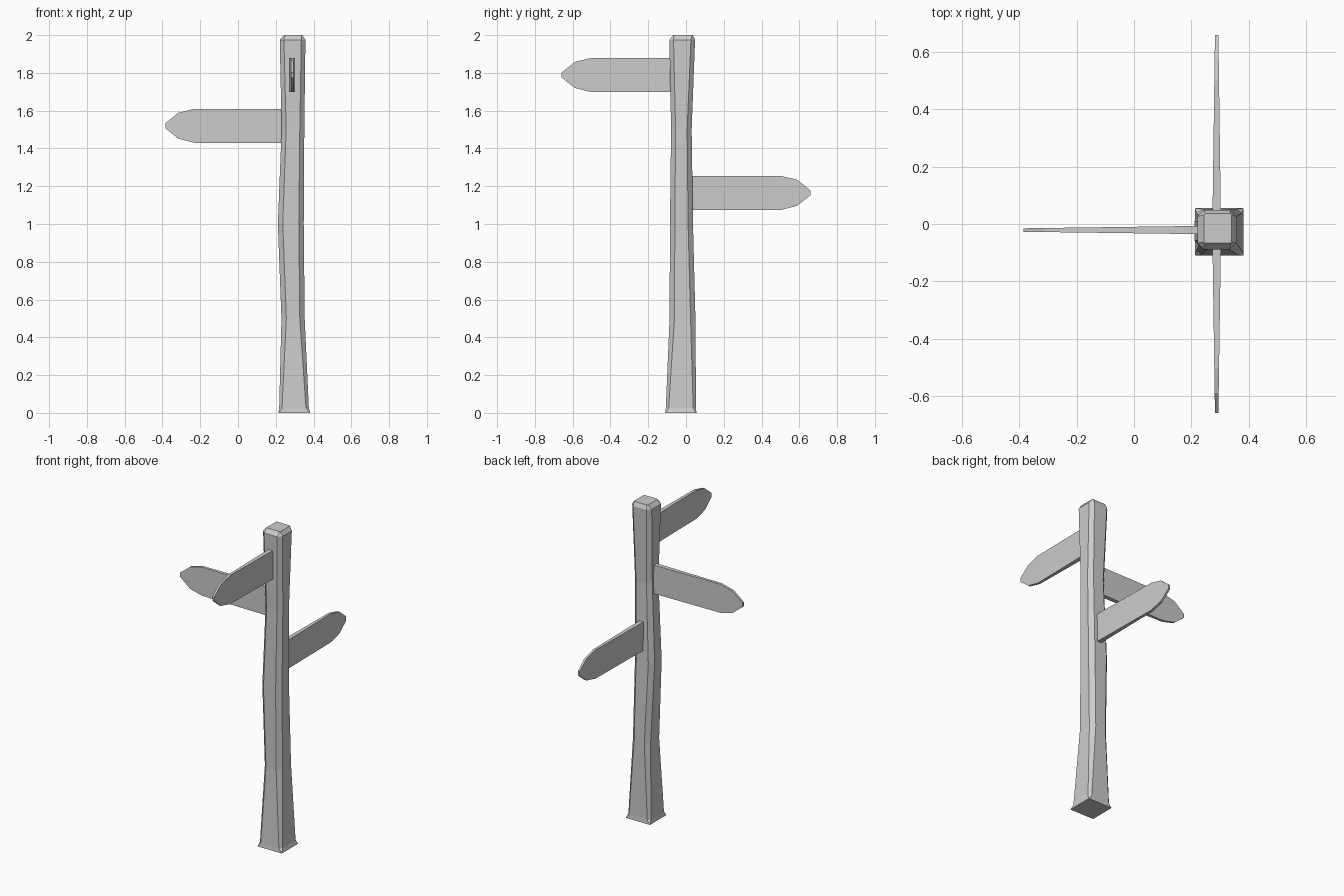
import bpy, math
from mathutils import Matrix, Vector

if "Cube" in bpy.data.objects:
    bpy.data.objects.remove(bpy.data.objects["Cube"])


def make_mesh(name, verts, faces):
    mesh = bpy.data.meshes.new(name)
    mesh.from_pydata(verts, [], faces)
    mesh.update()
    obj = bpy.data.objects.new(name, mesh)
    bpy.context.collection.objects.link(obj)
    return obj


def bridge(rings):
    """Join equal-sized rings into a closed, capped solid."""
    n = len(rings[0])
    faces = [tuple(reversed(range(n)))]
    for r in range(len(rings) - 1):
        for i in range(n):
            j = (i + 1) % n
            faces.append((r * n + i, r * n + j, (r + 1) * n + j, (r + 1) * n + i))
    faces.append(tuple((len(rings) - 1) * n + i for i in range(n)))
    return [v for ring in rings for v in ring], faces


# Hewn post: z, x min, x max, y min, y max, corner chamfer
levels = [
    (0.0, 0.213, 0.382, -0.110, 0.055, 0.002),
    (0.025, 0.218, 0.375, -0.107, 0.053, 0.015),
    (0.5, 0.230, 0.353, -0.087, 0.050, 0.026),
    (1.0, 0.211, 0.348, -0.085, 0.037, 0.026),
    (1.5, 0.231, 0.351, -0.079, 0.030, 0.024),
    (1.975, 0.221, 0.357, -0.088, 0.048, 0.022),
    (2.0, 0.243, 0.340, -0.067, 0.036, 0.004),
]
rings = []
for z, x0, x1, y0, y1, c in levels:
    rings.append([(x0 + c, y0, z), (x1 - c, y0, z), (x1, y0 + c, z), (x1, y1 - c, z),
                  (x1 - c, y1, z), (x0 + c, y1, z), (x0, y1 - c, z), (x0, y0 + c, z)])
make_mesh("post", *bridge(rings))


# Sign boards: pointed outline along local x, thinning towards the tip
def sign_board(name, tip, angle, length):
    half = [(-length, 0.09), (-0.155, 0.09), (-0.07, 0.069), (0.0, 0.013)]
    outline = [(u, -h) for u, h in half] + [(u, h) for u, h in reversed(half)]

    def side(sign):
        return [Vector((u, sign * (0.006 + 0.009 * -u / length), h)) for u, h in outline]

    place = Matrix.Translation(tip) @ Matrix.Rotation(math.radians(angle), 4, 'Z')
    verts, faces = bridge([[place @ v for v in side(s)] for s in (1, -1)])
    make_mesh(name, verts, faces)


sign_board("front_sign", (0.288, -0.658, 1.789), -90, 0.61)
sign_board("left_sign", (-0.385, -0.021, 1.52), 180, 0.66)
sign_board("back_sign", (0.288, 0.658, 1.165), 90, 0.66)

# Outward-facing normals
import bmesh
for obj in bpy.context.collection.objects:
    bm = bmesh.new()
    bm.from_mesh(obj.data)
    bmesh.ops.recalc_face_normals(bm, faces=bm.faces)
    bm.to_mesh(obj.data)
    bm.free()
